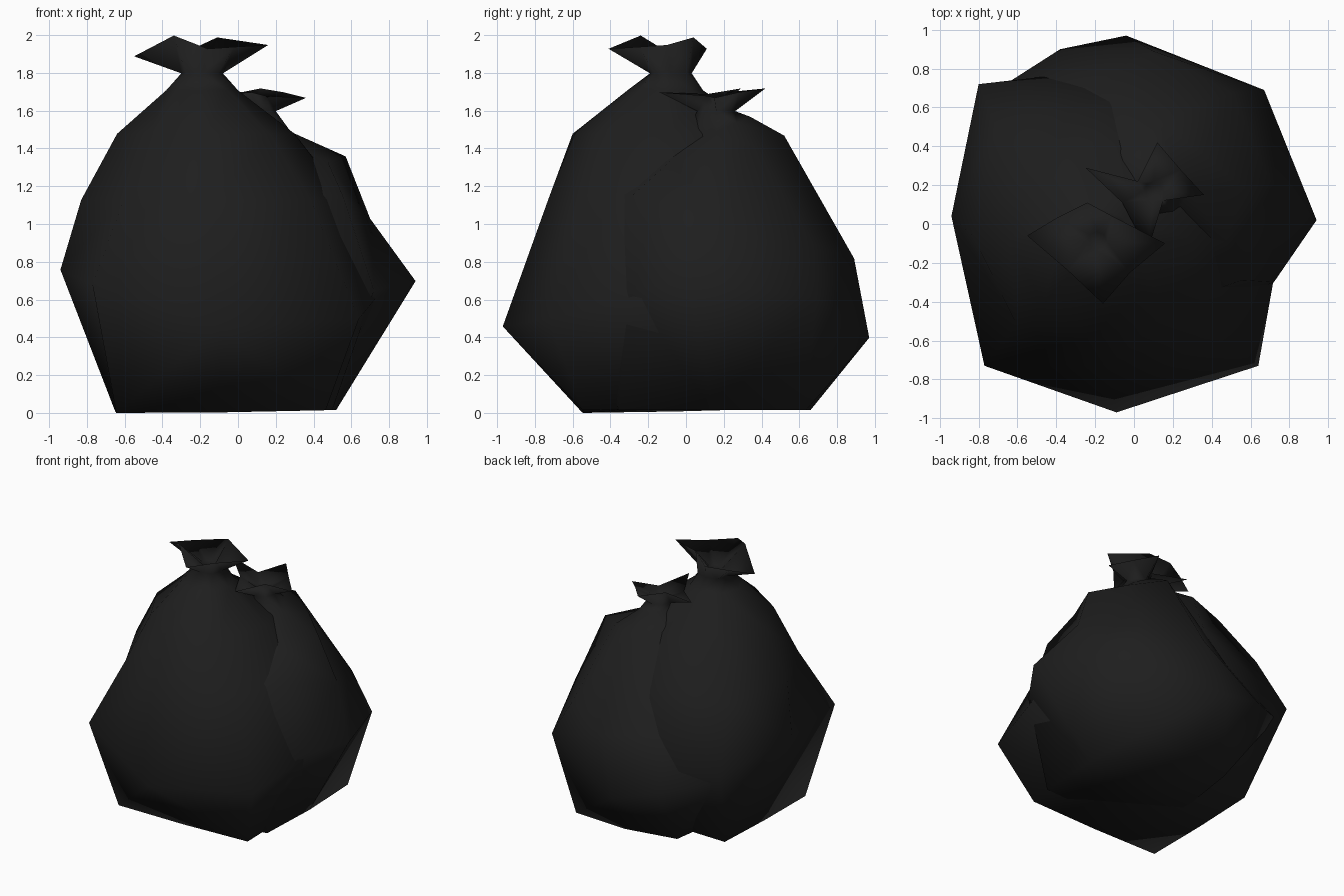
import bpy, bmesh, math

plastic = bpy.data.materials.new("black_plastic")
plastic.diffuse_color = (0.013, 0.013, 0.013, 1)


def ring(cx, cy, rx, ry, z, corner=1.0, tilt_x=0.0, tilt_y=0.0, bl=1.0, fl=1.0, fr=1.0):
    """Eight points, counter-clockwise from +x. corner squares the diagonals;
    bl, fl and fr bulge the back-left, front-left and front-right points."""
    pts = []
    for i in range(8):
        a = i * math.pi / 4
        k = (corner if i % 2 else 1.0) * {3: bl, 5: fl, 7: fr}.get(i, 1.0)
        c, s = math.cos(a), math.sin(a)
        pts.append((cx + rx * c * k, cy + ry * s * k, z + tilt_x * c + tilt_y * s))
    return pts


def make_bag(name, rings):
    bm = bmesh.new()
    loops = [[bm.verts.new(p) for p in r] for r in rings]
    for lo, hi in zip(loops, loops[1:]):
        for i in range(8):
            j = (i + 1) % 8
            bm.faces.new((lo[i], lo[j], hi[j], hi[i]))
    # Flat base and the gathered floor inside the open top
    bm.faces.new(loops[0][::-1])
    bm.faces.new(loops[-1])
    bmesh.ops.recalc_face_normals(bm, faces=bm.faces)
    bmesh.ops.triangulate(bm, faces=[f for f in bm.faces if len(f.verts) == 4])
    for f in bm.faces:
        f.smooth = True
    mesh = bpy.data.meshes.new(name)
    bm.to_mesh(mesh)
    bm.free()
    mesh.materials.append(plastic)
    ob = bpy.data.objects.new(name, mesh)
    bpy.context.collection.objects.link(ob)
    return ob


# Tall front bag: widest ring and flared, tied-off rim are irregular
front_belly = [(0.77, 0.0, 0.66), (0.60, 0.62, 0.6), (-0.10, 0.80, 0.6), (-0.80, 0.72, 0.68),
               (-0.94, 0.04, 0.76), (-0.77, -0.73, 0.68), (-0.09, -0.97, 0.46), (0.64, -0.73, 0.5)]
front_rim = [(0.16, -0.10, 1.95), (-0.11, 0.04, 1.99), (-0.24, 0.11, 1.93), (-0.40, 0.03, 1.91),
             (-0.55, -0.06, 1.89), (-0.34, -0.24, 2.0), (-0.16, -0.41, 1.93), (-0.02, -0.25, 1.94)]
make_bag("front_bag", [
    ring(-0.09, -0.05, 0.56, 0.50, 0.02, 1.4, 0.01, 0.015),
    front_belly,
    ring(-0.13, -0.06, 0.70, 0.67, 1.13, 1.0, bl=1.17, fl=0.96, fr=1.04),
    ring(-0.17, -0.08, 0.47, 0.52, 1.48, 0.96, bl=1.1, fl=0.93, fr=1.06),
    ring(-0.19, -0.11, 0.19, 0.20, 1.71, 1.0),
    ring(-0.19, -0.08, 0.11, 0.11, 1.80, 1.1),
    front_rim,
    ring(-0.19, -0.09, 0.05, 0.05, 1.83),
])

# Shorter bag leaning behind it
rear_belly = [(0.94, 0.02, 0.70), (0.67, 0.69, 0.61), (-0.04, 0.97, 0.40), (-0.38, 0.90, 0.5),
              (-0.74, 0.67, 0.6), (-0.50, -0.40, 0.6), (0.10, -0.55, 0.6), (0.72, -0.30, 0.65)]
rear_rim = [(0.36, 0.15, 1.67), (0.24, 0.28, 1.70), (0.12, 0.42, 1.72), (0.02, 0.22, 1.70),
            (-0.25, 0.29, 1.72), (-0.06, 0.11, 1.69), (0.07, -0.14, 1.70), (0.15, 0.12, 1.68)]
make_bag("rear_bag", [
    ring(0.06, 0.14, 0.46, 0.52, 0.018, 1.35, bl=0.9),
    rear_belly,
    ring(0.10, 0.22, 0.60, 0.67, 1.0, 0.96, 0.03, -0.18, fr=1.12),
    ring(0.13, 0.18, 0.44, 0.34, 1.41, 0.74, -0.05, 0.06, fr=1.5),
    ring(0.12, 0.16, 0.16, 0.18, 1.51, 0.85, -0.02, 0.06),
    ring(0.11, 0.16, 0.09, 0.10, 1.60),
    rear_rim,
    ring(0.10, 0.17, 0.05, 0.05, 1.63),
])

# Rest the lowest point exactly on the ground
low = min(v.co.z for o in bpy.data.objects for v in o.data.vertices)
for o in bpy.data.objects:
    o.location.z -= low
